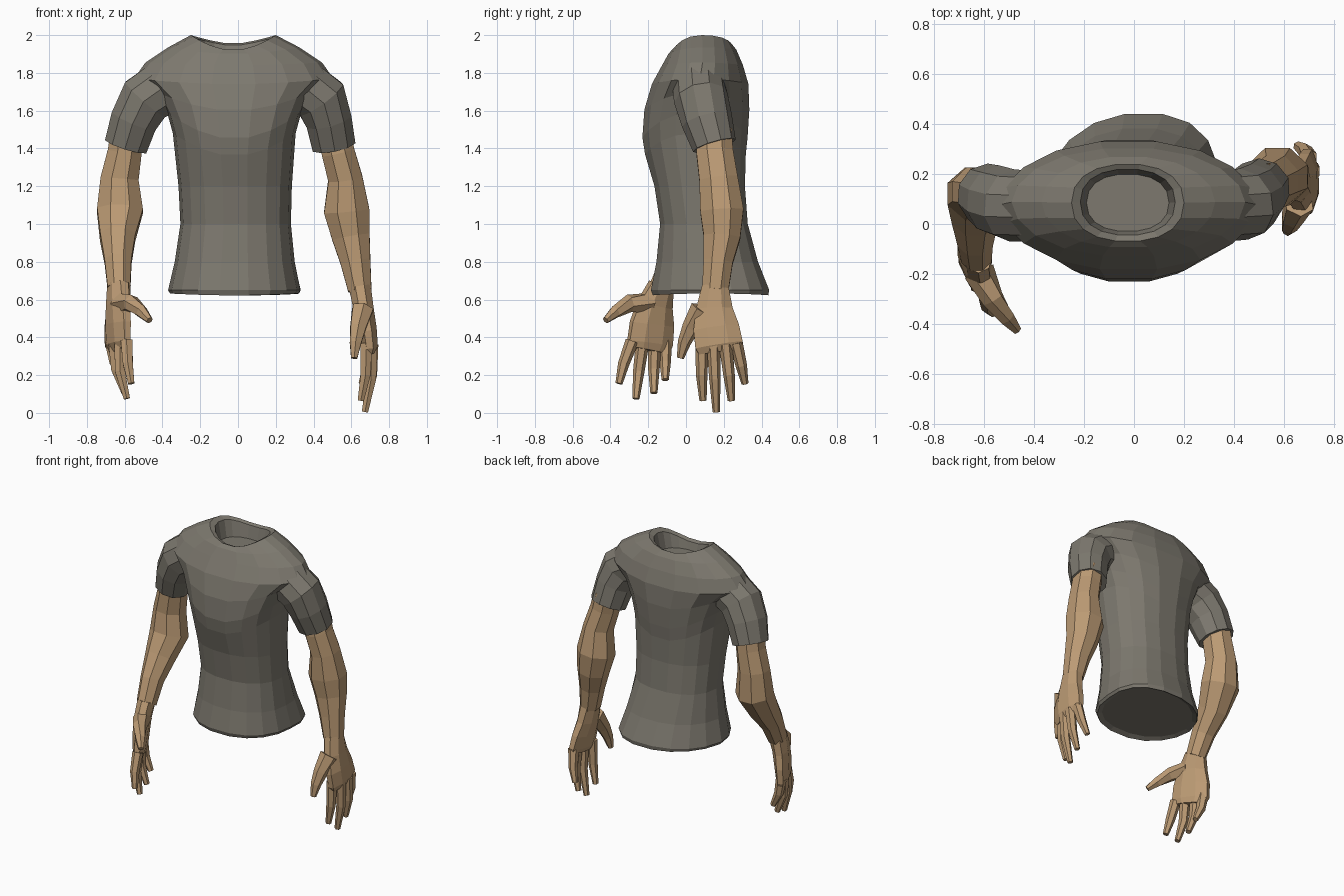
import bpy, bmesh, math
from mathutils import Vector


def material(name, rgb):
    m = bpy.data.materials.new(name)
    m.diffuse_color = (*rgb, 1)
    return m


CLOTH = material("grey cloth", (0.205, 0.19, 0.158))
SKIN = material("tan skin", (0.50, 0.325, 0.175))


def loft(name, rings, mat):
    """Skin a list of equal-length point rings and cap both ends."""
    bm = bmesh.new()
    vs = [[bm.verts.new(p) for p in ring] for ring in rings]
    n = len(vs[0])
    for a, b in zip(vs, vs[1:]):
        for i in range(n):
            j = (i + 1) % n
            bm.faces.new((a[i], a[j], b[j], b[i]))
    bm.faces.new(vs[0])
    bm.faces.new(vs[-1])
    bmesh.ops.recalc_face_normals(bm, faces=bm.faces)
    me = bpy.data.meshes.new(name)
    bm.to_mesh(me)
    bm.free()
    me.materials.append(mat)
    ob = bpy.data.objects.new(name, me)
    bpy.context.collection.objects.link(ob)
    return ob


def limb(name, sections, mat, n=8, twist=0):
    """Tube along sections (x, y, z, half width, half depth)."""
    c = [Vector(s[:3]) for s in sections]
    w = math.radians(twist)
    rings = []
    for i, s in enumerate(sections):
        t = (c[min(i + 1, len(c) - 1)] - c[max(i - 1, 0)]).normalized()
        u = t.cross(Vector((0, 1, 0))).normalized()
        v = u.cross(t)
        u, v = u * math.cos(w) + v * math.sin(w), v * math.cos(w) - u * math.sin(w)
        angles = [2 * math.pi * (k + 0.5) / n for k in range(n)]
        grow = 1.05     # offsets the flattening of a low-sided ring
        rings.append([c[i] + u * s[3] * grow * math.cos(a) + v * s[4] * grow * math.sin(a)
                      for a in angles])
    return loft(name, rings, mat)


def torso_ring(z, x0, x1, y0, y1, lift=0, skew=0, back=0, power=0.87, n=18):
    """Oval ring; lift raises the sides, back raises the rear, power sets how pointed it is."""
    ring = []
    for k in range(n):
        a = 2 * math.pi * k / n
        c, s = math.cos(a), math.sin(a)
        px, py = [math.copysign(abs(q) ** e, q) for q, e in ((c, 0.87), (s, power))]
        x = (x0 + x1) / 2 + px * (x1 - x0) / 2 + skew * max(s, 0)
        y = (y0 + y1) / 2 + py * (y1 - y0) / 2
        ring.append((x, y, z + lift * abs(c) ** 1.6 + back * max(s, 0) ** 2))
    return ring


# Shirt body, from the hem up over the shoulders to the collar and down inside the neck
loft("shirt_body", [torso_ring(*r) for r in (
    (0.64, -0.33, 0.29, -0.15, 0.41, 0, 0.06, 0, 0.95),
    (0.622, -0.36, 0.32, -0.18, 0.44, 0.01, 0.06, 0, 0.95),
    (0.65, -0.37, 0.33, -0.19, 0.445, 0, 0.06, 0, 0.95),
    (0.80, -0.335, 0.30, -0.16, 0.385, 0, 0.04, 0, 0.9),
    (1.00, -0.305, 0.28, -0.14, 0.33),
    (1.20, -0.315, 0.285, -0.17, 0.315),
    (1.36, -0.345, 0.305, -0.22, 0.32, 0.12),
    (1.45, -0.375, 0.335, -0.235, 0.33, 0.14, 0, 0, 0.95),
    (1.60, -0.435, 0.395, -0.225, 0.34, 0.10, 0, 0, 1.1),
    (1.74, -0.55, 0.505, -0.185, 0.335, 0.03, 0, 0, 1.2),
    (1.84, -0.49, 0.445, -0.13, 0.305, 0.015, 0, 0, 1.1),
    (1.90, -0.37, 0.325, -0.095, 0.27, 0.035, 0, 0.02, 1.0),
    (1.92, -0.25, 0.20, -0.07, 0.24, 0.08, 0, 0.035),
    (1.91, -0.215, 0.165, -0.045, 0.22, 0.07, 0, 0.035),
    (1.86, -0.19, 0.14, -0.03, 0.20),
)], CLOTH)

# Short sleeves, running from inside the body over the shoulders to the hems
limb("left_sleeve", [
    (-0.26, 0.08, 1.75, 0.12, 0.12), (-0.40, 0.07, 1.72, 0.145, 0.135),
    (-0.49, 0.075, 1.66, 0.14, 0.138), (-0.55, 0.095, 1.55, 0.125, 0.135),
    (-0.593, 0.12, 1.415, 0.115, 0.118)], CLOTH, 10)
limb("right_sleeve", [
    (0.22, 0.08, 1.75, 0.12, 0.12), (0.355, 0.07, 1.72, 0.145, 0.135),
    (0.44, 0.08, 1.66, 0.14, 0.138), (0.48, 0.11, 1.55, 0.122, 0.13),
    (0.507, 0.15, 1.415, 0.115, 0.112)], CLOTH, 10)

# Arms, upper arm to wrist
limb("left_arm", [
    (-0.585, 0.12, 1.50, 0.09, 0.10), (-0.60, 0.125, 1.38, 0.093, 0.10),
    (-0.627, 0.13, 1.24, 0.104, 0.10), (-0.625, 0.12, 1.07, 0.125, 0.115),
    (-0.637, 0.035, 0.93, 0.096, 0.10), (-0.635, -0.06, 0.80, 0.073, 0.08),
    (-0.63, -0.13, 0.66, 0.062, 0.068)], SKIN)
limb("right_arm", [
    (0.505, 0.15, 1.50, 0.09, 0.095), (0.53, 0.152, 1.38, 0.09, 0.10),
    (0.568, 0.172, 1.24, 0.094, 0.105), (0.575, 0.19, 1.07, 0.124, 0.118),
    (0.598, 0.19, 0.93, 0.103, 0.10), (0.622, 0.17, 0.80, 0.082, 0.08),
    (0.645, 0.155, 0.65, 0.064, 0.072)], SKIN)

# Palms, flattened and turned to face inward
limb("left_palm", [
    (-0.63, -0.13, 0.68, 0.058, 0.067), (-0.635, -0.165, 0.57, 0.054, 0.10),
    (-0.637, -0.18, 0.47, 0.05, 0.125), (-0.637, -0.19, 0.37, 0.043, 0.13),
    (-0.63, -0.195, 0.33, 0.028, 0.115)], SKIN, 8, 25)
limb("right_palm", [
    (0.645, 0.155, 0.67, 0.06, 0.072), (0.665, 0.15, 0.55, 0.055, 0.10),
    (0.685, 0.16, 0.45, 0.05, 0.125), (0.697, 0.175, 0.36, 0.044, 0.13),
    (0.697, 0.18, 0.325, 0.028, 0.115)], SKIN)


# Fingers and thumbs, tapering towards the tips
def digit(name, points, radii):
    limb(name, [(*p, r, r) for p, r in zip(points, radii)], SKIN, 6)


FINGER = (0.034, 0.029, 0.018)
THUMB = (0.06, 0.045, 0.033, 0.018)
HANDS = {
    "left": {
        "index_finger": ((-0.59, -0.285, 0.38), (-0.583, -0.33, 0.26), (-0.565, -0.355, 0.155)),
        "middle_finger": ((-0.623, -0.23, 0.37), (-0.625, -0.25, 0.22), (-0.588, -0.265, 0.075)),
        "ring_finger": ((-0.655, -0.165, 0.37), (-0.645, -0.17, 0.23), (-0.60, -0.17, 0.105)),
        "little_finger": ((-0.675, -0.11, 0.38), (-0.655, -0.11, 0.27), (-0.61, -0.11, 0.175)),
        "thumb": ((-0.62, -0.19, 0.58), (-0.565, -0.30, 0.58),
                  (-0.51, -0.375, 0.535), (-0.468, -0.425, 0.49)),
    },
    "right": {
        "index_finger": ((0.68, 0.085, 0.37), (0.675, 0.083, 0.20), (0.65, 0.09, 0.065)),
        "middle_finger": ((0.707, 0.145, 0.36), (0.705, 0.153, 0.18), (0.672, 0.16, 0.005)),
        "ring_finger": ((0.712, 0.21, 0.36), (0.71, 0.228, 0.20), (0.68, 0.24, 0.065)),
        "little_finger": ((0.70, 0.265, 0.37), (0.685, 0.293, 0.25), (0.655, 0.312, 0.155)),
        "thumb": ((0.66, 0.085, 0.55), (0.635, 0.025, 0.45),
                  (0.622, -0.01, 0.37), (0.615, -0.03, 0.29)),
    },
}
for side, digits in HANDS.items():
    for part, pts in digits.items():
        digit(f"{side}_{part}", pts, THUMB if part == "thumb" else FINGER)
